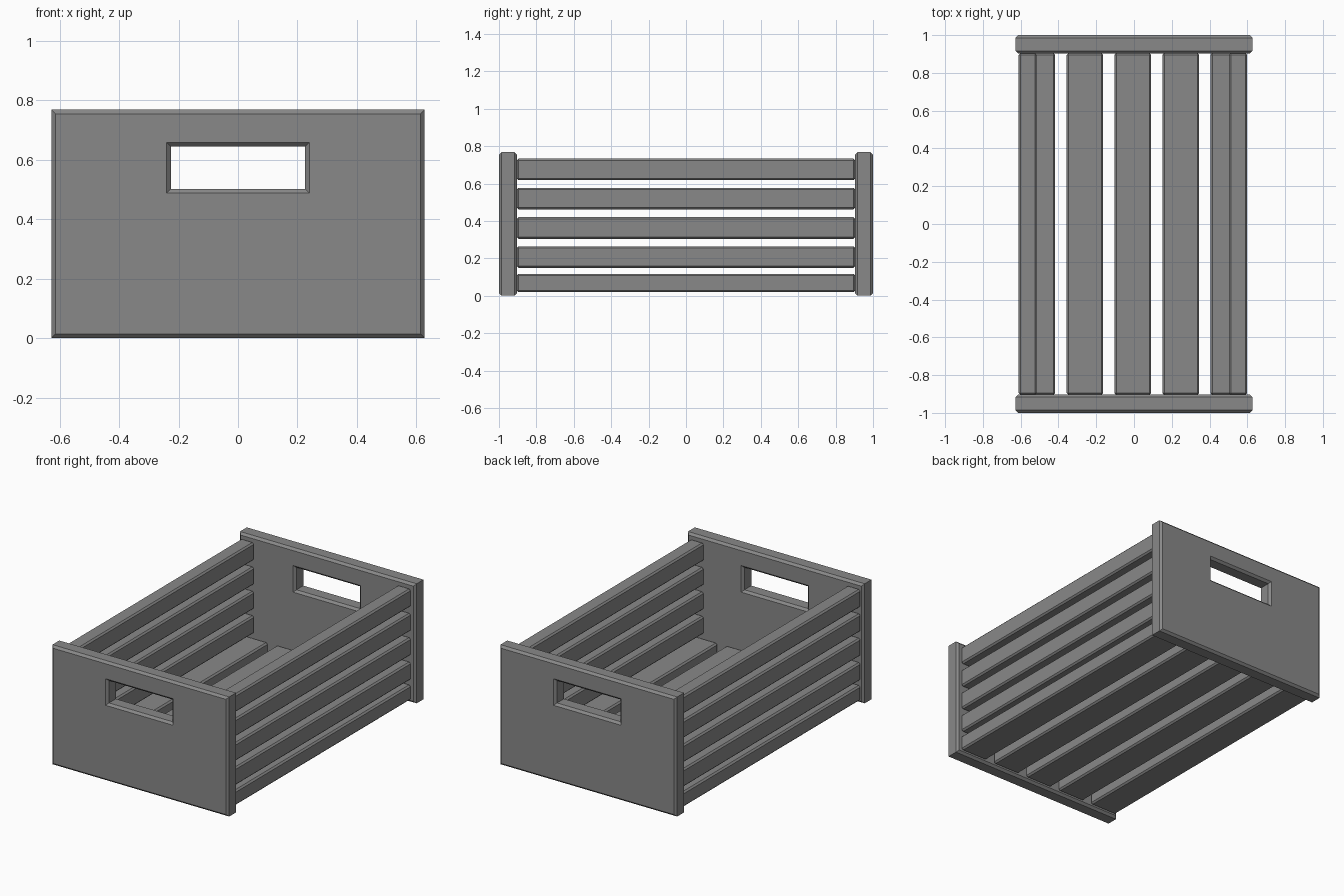
import bpy, bmesh
from mathutils import Vector

if "Cube" in bpy.data.objects:
    bpy.data.objects.remove(bpy.data.objects["Cube"], do_unlink=True)

# Single plain grey finish
grey = bpy.data.materials.new("crate_grey")
grey.use_nodes = True
colour = (0.25, 0.25, 0.25, 1)
grey.diffuse_color = colour
grey.node_tree.nodes["Principled BSDF"].inputs["Base Color"].default_value = colour

BEVEL = 0.014


def finish(name, bm):
    bmesh.ops.recalc_face_normals(bm, faces=bm.faces)
    mesh = bpy.data.meshes.new(name)
    bm.to_mesh(mesh)
    bm.free()
    mesh.materials.append(grey)
    obj = bpy.data.objects.new(name, mesh)
    bpy.context.collection.objects.link(obj)
    return obj


def slat(name, low, high):
    """Long bar between two corners, with chamfered edges."""
    low, high = Vector(low), Vector(high)
    bm = bmesh.new()
    bmesh.ops.create_cube(bm, size=1)
    for v in bm.verts:
        v.co = (low + high) / 2 + v.co * (high - low)
    bmesh.ops.bevel(bm, geom=bm.edges[:], offset=0.01, segments=1, affect='EDGES')
    finish(name, bm)


def end_panel(name, y0, y1):
    """Chamfered board with a chamfered hand hole, as a closed ring of rectangles."""
    def rect(half, bottom, top, inset, y):
        a, b, c = half - inset, bottom + inset, top - inset
        return [bm.verts.new(p) for p in ((-a, y, b), (a, y, b), (a, y, c), (-a, y, c))]

    bm = bmesh.new()
    board, hole = (0.628, 0, 0.768), (0.226, 0.501, 0.644)
    loops = [
        rect(*board, BEVEL, y0), rect(*board, 0, y0 + BEVEL),
        rect(*board, 0, y1 - BEVEL), rect(*board, BEVEL, y1),
        rect(*hole, -BEVEL, y1), rect(*hole, 0, y1 - BEVEL),
        rect(*hole, 0, y0 + BEVEL), rect(*hole, -BEVEL, y0),
    ]
    for i, loop in enumerate(loops):
        after = loops[(i + 1) % len(loops)]
        for k in range(4):
            n = (k + 1) % 4
            bm.faces.new((loop[k], loop[n], after[n], after[k]))
    finish(name, bm)


# End boards
end_panel("front_panel", -1, -0.903)
end_panel("back_panel", 0.903, 1)

# Floor planks
REACH = 0.905
SHIFT = -0.006
for i in range(5):
    x = SHIFT + (i - 2) * 0.254
    slat(f"floor_slat_{i + 1}", (x - 0.097, -REACH, 0.019), (x + 0.097, REACH, 0.117))

# Side rails, four on each side
for side, label in ((-1, "right"), (1, "left")):
    x = SHIFT + side * 0.557
    for i in range(4):
        z = 0.206 + i * 0.1565
        slat(f"{label}_side_slat_{i + 1}", (x - 0.048, -REACH, z - 0.058), (x + 0.048, REACH, z + 0.058))
